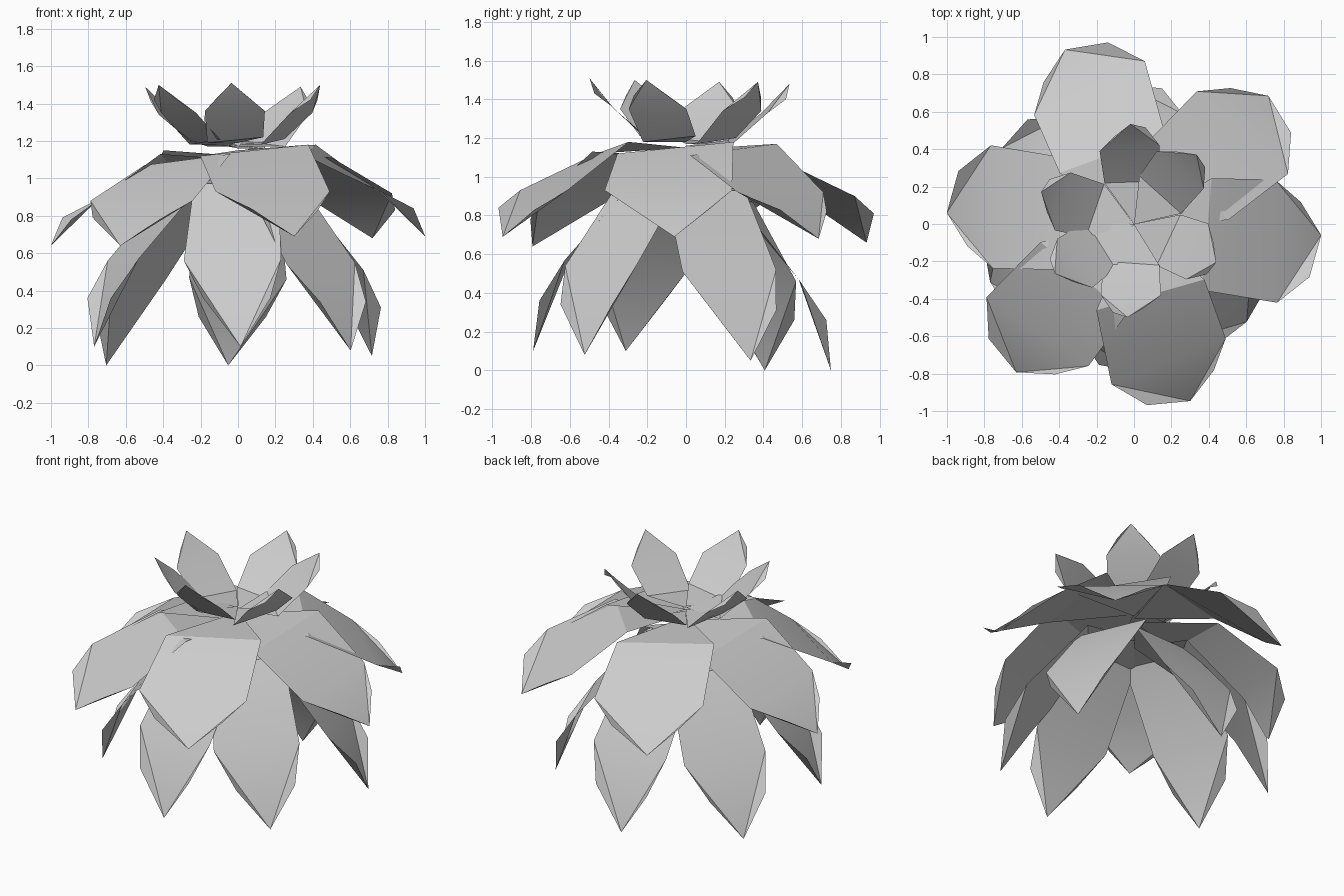
import bpy
import math

old = bpy.data.objects.get("Cube")
if old:
    bpy.data.objects.remove(old, do_unlink=True)

# One plain colour for the whole flower
petal_grey = bpy.data.materials.new("petal_grey")
petal_grey.use_nodes = True
grey = (0.6, 0.6, 0.6, 1.0)
petal_grey.diffuse_color = grey
petal_grey.node_tree.nodes["Principled BSDF"].inputs["Base Color"].default_value = grey

# Petal faces: flat root plate, body, point and the two folded shoulder flaps
ROOT, BASE_L, BASE_R, SIDE_L, SIDE_R, FLAP_L, FLAP_R, TIP = range(8)
PETAL_FACES = [
    (ROOT, BASE_L, BASE_R),
    (BASE_L, SIDE_L, SIDE_R, BASE_R),
    (SIDE_L, TIP, SIDE_R),
    (SIDE_L, FLAP_L, TIP),
    (SIDE_R, TIP, FLAP_R),
]


def make_petal(name, outline, angle, reach, drop):
    """Turn an outline of (outward, sideways, height) points about the z axis."""
    c, s = math.cos(math.radians(angle)), math.sin(math.radians(angle))
    points = [(out * reach * c - side * s, out * reach * s + side * c, height - drop)
              for out, side, height in outline]
    mesh = bpy.data.meshes.new(name)
    mesh.from_pydata(points, [], PETAL_FACES)
    mesh.materials.append(petal_grey)
    petal = bpy.data.objects.new(name, mesh)
    bpy.context.collection.objects.link(petal)
    return petal


def make_ring(name, outline, placements):
    """Build one whorl of petals from (angle, reach, drop) settings."""
    return [make_petal(f"{name}_{i}", outline, *placement)
            for i, placement in enumerate(placements, 1)]


# Long hanging petals
petals = make_ring(
    "lower_petal",
    [(0, 0, 1.02), (.27, -.24, .97), (.27, .21, .98), (.6, -.3, .56),
     (.63, .22, .57), (.75, -.2, .36), (.76, .16, .36), (.79, 0, .1)],
    [(271, 1, 0), (319, 1.01, .02), (25, 1, .05),
     (94, .95, .1), (150, 1.03, .1), (202, 1.05, 0)])

# Wide spreading petals
petals += make_ring(
    "middle_petal",
    [(0, 0, 1.15), (.4, -.3, 1.12), (.37, .3, 1.18), (.8, -.31, .93),
     (.7, .34, .93), (.95, -.15, .84), (.85, .24, .83), (.98, .08, .69)],
    [(283, 1.01, 0), (352, 1.02, 0), (39, 1.01, .01),
     (107, 1.02, .03), (172, 1.02, .05), (227, 1.03, .05)])

# Small upright petals
petals += make_ring(
    "upper_petal",
    [(0, 0, 1.19), (.21, -.15, 1.19), (.21, .15, 1.22), (.39, -.15, 1.36),
     (.37, .17, 1.36), (.48, -.08, 1.43), (.44, .09, 1.43), (.5, 0, 1.51)],
    [(266, 1, 0), (335, .97, .01), (48, 1, .02),
     (92, 1.07, .03), (161, 1.05, .02), (212, 1, .01)])

# Soft shading across the gentle bends, crisp at the folds
bpy.ops.object.select_all(action="DESELECT")
for petal in petals:
    petal.select_set(True)
bpy.context.view_layer.objects.active = petals[0]
bpy.ops.object.shade_smooth_by_angle(angle=math.radians(30))
